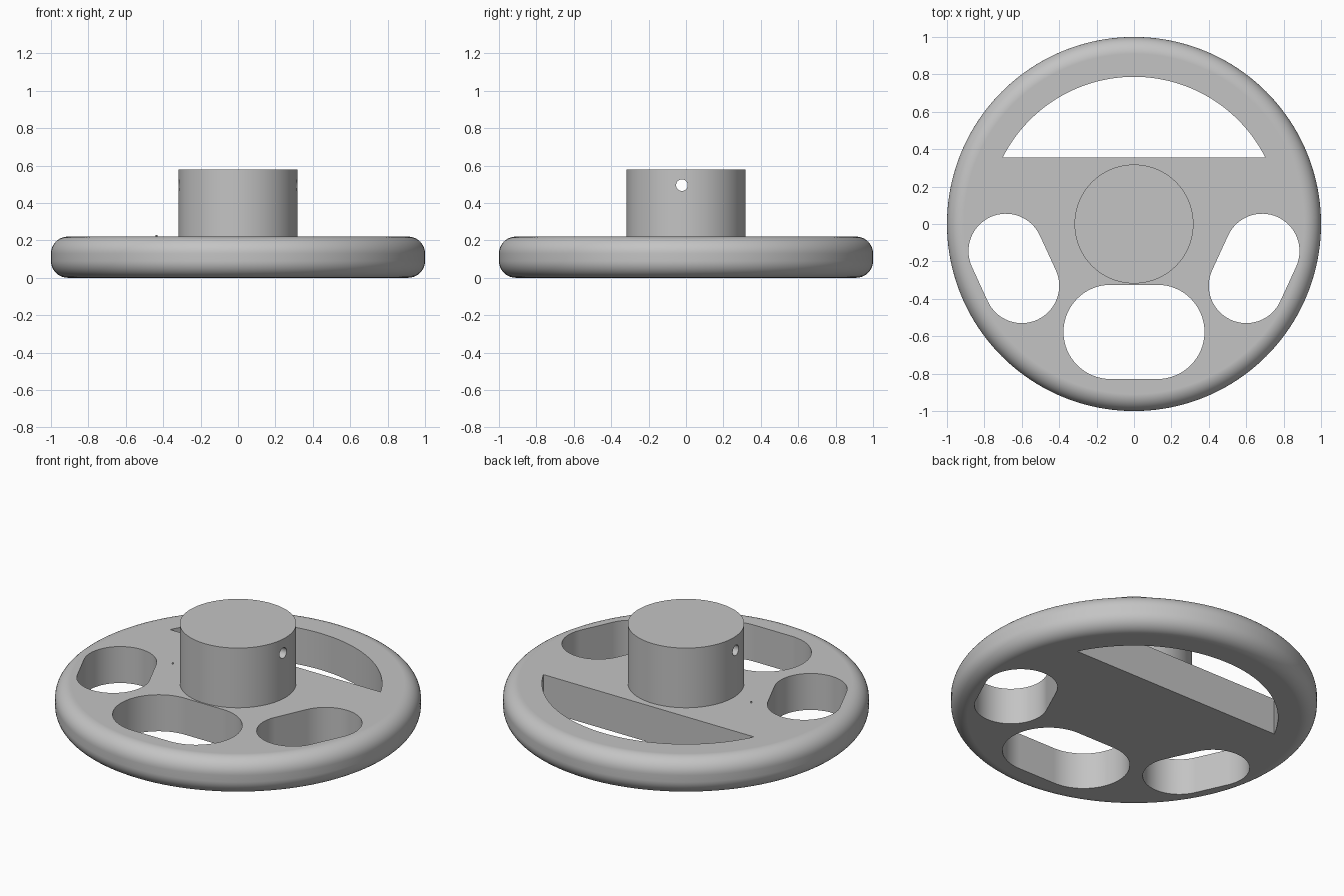
import bpy, bmesh, math
from mathutils import Vector, Matrix

default = bpy.data.objects.get("Cube")
if default:
    bpy.data.objects.remove(default, do_unlink=True)

THICK = 0.22    # wheel thickness
HUB_TOP = 0.58

grey = bpy.data.materials.new("plain grey")
grey.use_nodes = True
grey.diffuse_color = (0.55, 0.55, 0.55, 1)
grey.node_tree.nodes["Principled BSDF"].inputs["Base Color"].default_value = grey.diffuse_color


def to_object(name, bm):
    bmesh.ops.recalc_face_normals(bm, faces=bm.faces)
    mesh = bpy.data.meshes.new(name)
    bm.to_mesh(mesh)
    bm.free()
    mesh.materials.append(grey)
    obj = bpy.data.objects.new(name, mesh)
    bpy.context.collection.objects.link(obj)
    return obj


def cylinder(radius, bottom, top, segments=128):
    bm = bmesh.new()
    bmesh.ops.create_cone(bm, cap_ends=True, segments=segments, radius1=radius,
                          radius2=radius, depth=top - bottom,
                          matrix=Matrix.Translation((0, 0, (bottom + top) / 2)))
    return bm


def arc(center, radius, start, end, steps):
    return [Vector(center) + radius * Vector((math.cos(a), math.sin(a)))
            for a in (start + (end - start) * i / steps for i in range(steps + 1))]


def slot(a, b, radius):
    """Outline of a straight slot with round ends at a and b."""
    d = Vector(b) - Vector(a)
    turn = math.atan2(d.y, d.x)
    half = math.pi / 2
    return (arc(b, radius, turn - half, turn + half, 32)
            + arc(a, radius, turn + half, turn + 3 * half, 32))


def prism(name, outline):
    bm = bmesh.new()
    face = bm.faces.new([bm.verts.new((p.x, p.y, -0.1)) for p in outline])
    top = bmesh.ops.extrude_face_region(bm, geom=[face])["geom"]
    bmesh.ops.translate(bm, vec=(0, 0, THICK + 0.2),
                        verts=[v for v in top if isinstance(v, bmesh.types.BMVert)])
    return to_object(name, bm)


def cut(target, cutters):
    bpy.context.view_layer.objects.active = target
    for cutter in cutters:
        mod = target.modifiers.new("cut", 'BOOLEAN')
        mod.operation = 'DIFFERENCE'
        mod.solver = 'EXACT'
        mod.object = cutter
        bpy.ops.object.modifier_apply(modifier=mod.name)
        bpy.data.objects.remove(cutter, do_unlink=True)


def smooth(obj):
    bpy.ops.object.select_all(action='DESELECT')
    obj.select_set(True)
    bpy.context.view_layer.objects.active = obj
    bpy.ops.object.shade_smooth_by_angle(angle=math.radians(30))
    mod = obj.modifiers.new("even shading", 'WEIGHTED_NORMAL')
    mod.keep_sharp = True


# Wheel plate with a rounded rim
bm = cylinder(1, 0, THICK, 160)
rims = [e for e in bm.edges if abs(e.verts[0].co.z - e.verts[1].co.z) < 0.01]
bmesh.ops.bevel(bm, geom=rims, offset=0.09, offset_type='OFFSET', segments=10,
                profile=0.5, affect='EDGES')
wheel = to_object("wheel", bm)

# Openings: upper window, lower slot and a slanted slot on each side
chord = math.asin(0.355 / 0.787)
openings = [prism("upper_window", arc((0, 0), 0.787, chord, math.pi - chord, 64)),
            prism("lower_slot", slot((-0.125, -0.577), (0.125, -0.577), 0.252))]
for side in (-1, 1):
    openings.append(prism("side_slot", slot((side * 0.685, -0.145), (side * 0.6, -0.33), 0.2)))
cut(wheel, openings)
smooth(wheel)

# Hub with a cross hole
hub = to_object("hub", cylinder(0.318, THICK - 0.02, HUB_TOP))
bm = cylinder(0.031, -0.5, 0.5, 32)
bm.transform(Matrix.Translation((0, -0.022, 0.495)) @ Matrix.Rotation(math.pi / 2, 4, 'Y'))
cut(hub, [to_object("cross_hole", bm)])
smooth(hub)

# Tiny locating pin on the plate
pin = to_object("locating_pin", cylinder(0.005, THICK - 0.01, THICK + 0.008, 12))
pin.location = (-0.435, 0, 0)
smooth(pin)
